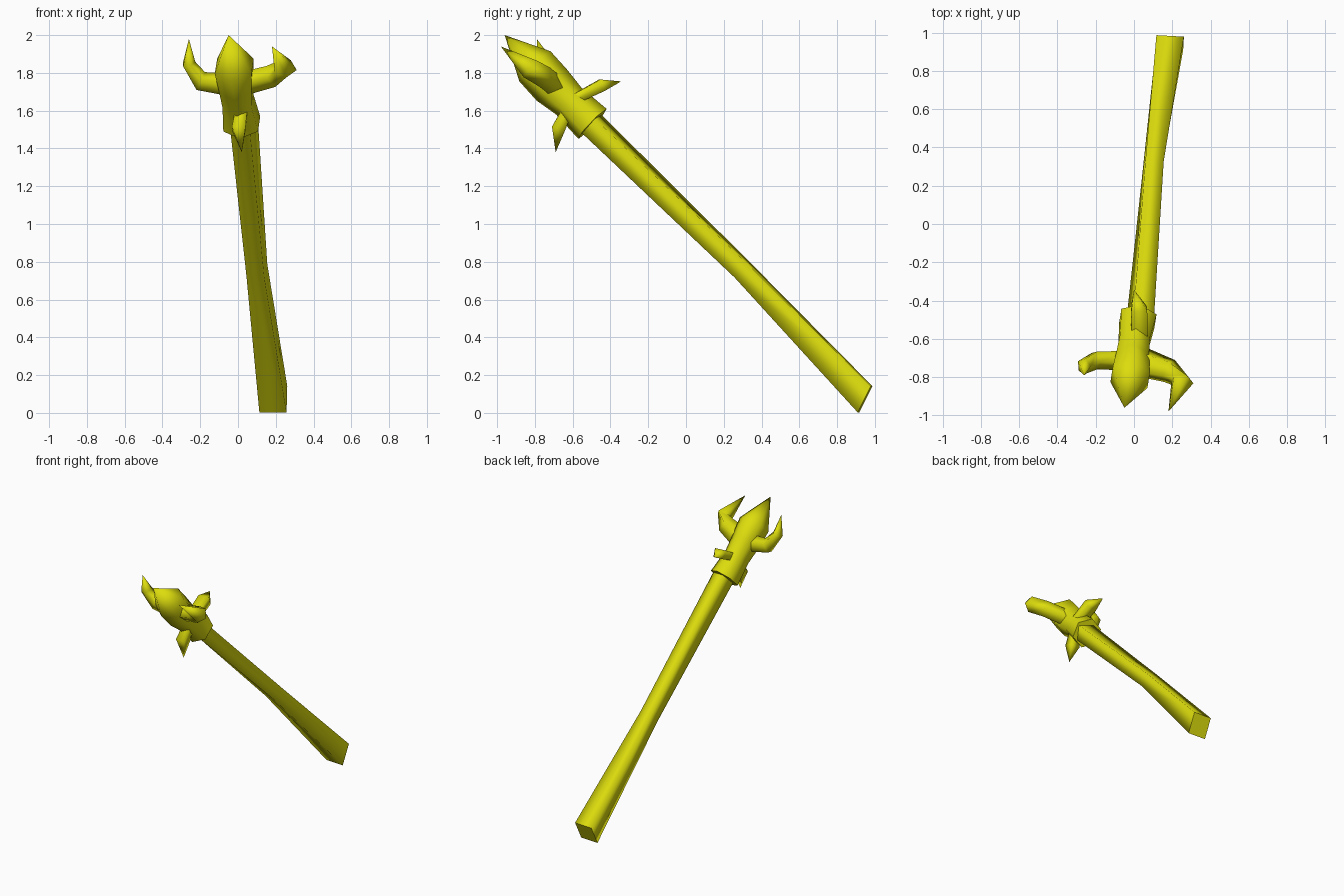
import bpy, bmesh, math
from mathutils import Vector

if "Cube" in bpy.data.objects:
    bpy.data.objects.remove(bpy.data.objects["Cube"])

yellow = bpy.data.materials.new("yellow")
yellow.diffuse_color = (0.72, 0.72, 0.004, 1)
yellow.use_nodes = True
yellow.node_tree.nodes["Principled BSDF"].inputs["Base Color"].default_value = yellow.diffuse_color


def loft(name, rings, sides, normals=None, up=(0, 0, 1)):
    """Rings are (centre, half_width, half_height, twist); zero width closes to a point."""
    bm = bmesh.new()
    pts = [Vector(r[0]) for r in rings]
    loops = []
    for i, (c, w, h, twist) in enumerate(rings):
        c = Vector(c)
        if w == 0:
            loops.append([bm.verts.new(c)])
            continue
        t = (pts[min(i + 1, len(pts) - 1)] - pts[max(i - 1, 0)]).normalized()
        if normals and i in normals:
            t = Vector(normals[i]).normalized()
        side = t.cross(Vector(up)).normalized()
        top = side.cross(t)
        k = 1 / math.cos(math.pi / sides)
        loop = []
        for j in range(sides):
            a = 2 * math.pi * (j + 0.5) / sides + math.radians(twist)
            loop.append(bm.verts.new(c + side * (w * k * math.cos(a)) + top * (h * k * math.sin(a))))
        loops.append(loop)
    for a, b in zip(loops, loops[1:]):
        for j in range(sides):
            n = (j + 1) % sides
            face = [a[j], a[n], b[0]] if len(b) == 1 else [a[j], a[n], b[n], b[j]]
            bm.faces.new(face).smooth = True
    # flat end caps
    bm.faces.new(loops[0])
    if len(loops[-1]) > 1:
        bm.faces.new(loops[-1])
    bmesh.ops.recalc_face_normals(bm, faces=bm.faces)
    me = bpy.data.meshes.new(name)
    bm.to_mesh(me)
    bm.free()
    me.materials.append(yellow)
    ob = bpy.data.objects.new(name, me)
    bpy.context.collection.objects.link(ob)
    return ob


# square shaft, thinner in the middle and slightly twisted at the top
loft("shaft", [((0.187, 0.948, 0.072), 0.072, 0.078, 0),
               ((0.10, 0.30, 0.755), 0.048, 0.05, 5),
               ((0.03, -0.52, 1.55), 0.057, 0.055, 18)],
     4, normals={0: (-0.05, -0.9, 0.45)})

# collar, neck, bulge and point
loft("head", [((0.02, -0.495, 1.53), 0.093, 0.095, 0),
              ((0.0, -0.62, 1.65), 0.078, 0.085, 0),
              ((-0.01, -0.71, 1.735), 0.085, 0.10, 0),
              ((-0.02, -0.80, 1.835), 0.098, 0.10, 0),
              ((-0.05, -0.96, 2.0), 0, 0, 0)], 6)

# side horns curling forward and up
loft("right_horn", [((0.03, -0.72, 1.745), 0.07, 0.05, 0),
                    ((0.18, -0.765, 1.785), 0.055, 0.05, 0),
                    ((0.25, -0.825, 1.825), 0.05, 0.048, 0),
                    ((0.18, -0.98, 1.94), 0, 0, 0)], 5, up=(0.2, 0.3, 1))
loft("left_horn", [((-0.03, -0.71, 1.735), 0.055, 0.045, 0),
                   ((-0.20, -0.71, 1.755), 0.045, 0.04, 0),
                   ((-0.262, -0.742, 1.85), 0.03, 0.035, 0),
                   ((-0.26, -0.79, 1.98), 0, 0, 0)], 5, up=(0, 1, 0.2))

# rear and lower thorns
loft("rear_thorn", [((0.03, -0.62, 1.645), 0.042, 0.025, 0),
                    ((0.026, -0.445, 1.735), 0.042, 0.032, 0),
                    ((0.0, -0.343, 1.755), 0, 0, 0)], 4)
loft("lower_thorn", [((0.02, -0.62, 1.62), 0.03, 0.025, 0),
                     ((0.004, -0.675, 1.505), 0.036, 0.036, 0),
                     ((0.02, -0.69, 1.38), 0, 0, 0)], 4, up=(0, 1, 0))
